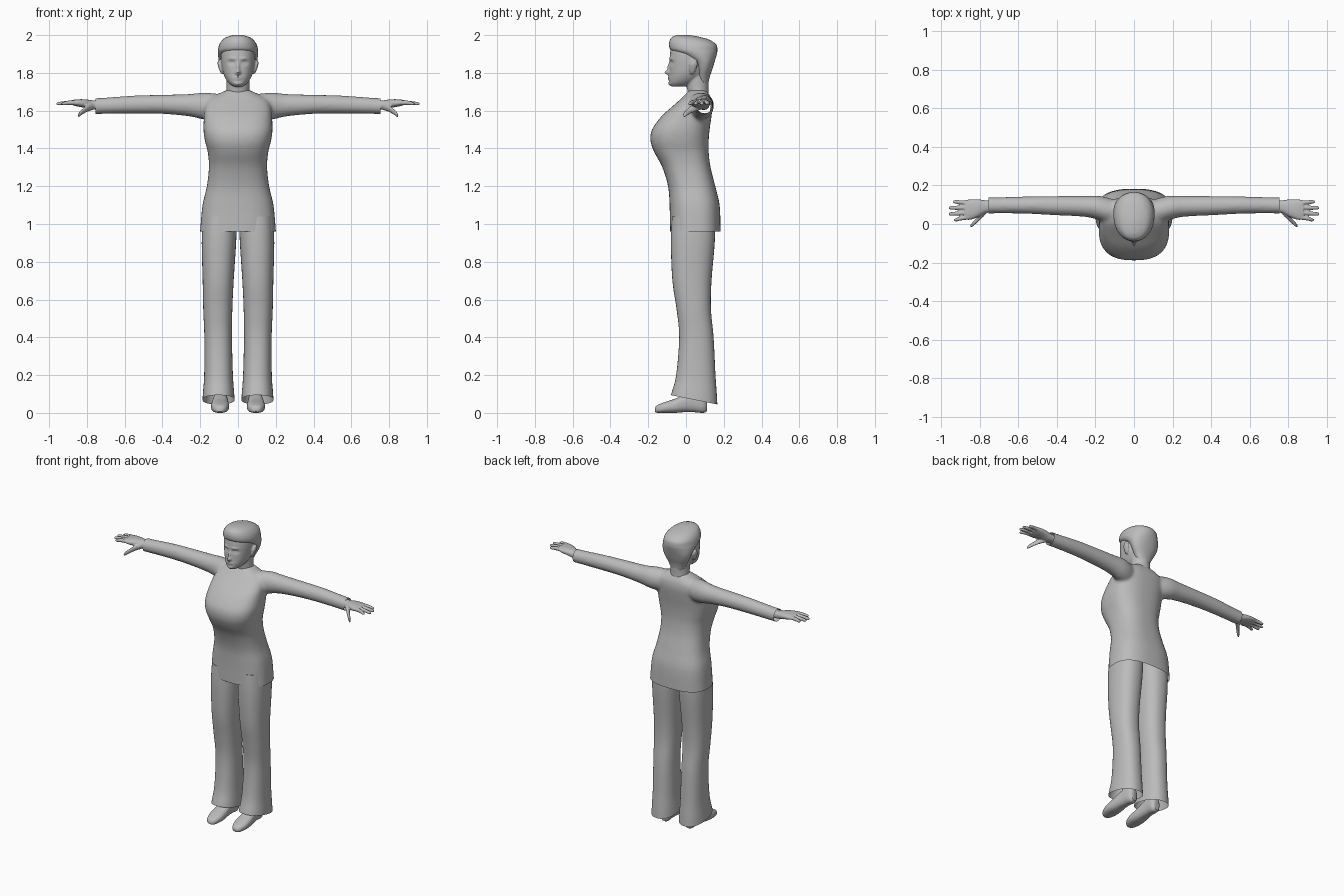
import bpy, bmesh, math

grey = bpy.data.materials.new("plain grey")
grey.diffuse_color = (0.5, 0.5, 0.5, 1)


def spline(a, b, c, d, t):
    return 0.5 * (2*b + (c-a)*t + (2*a-5*b+4*c-d)*t*t + (3*b-a-3*c+d)*t**3)


def loft(bm, rings, axis="z", side=1, p=2.0, n=36, sub=4):
    """Closed skin over rings of (station, centre u, half width u, low v, high v)."""
    k = len(rings)
    smooth = []
    for i in range(k - 1):
        q = [rings[max(0, min(k - 1, i + j))] for j in (-1, 0, 1, 2)]
        for s in range(sub):
            smooth.append([spline(*c, s / sub) for c in zip(*q)])
    smooth.append(list(rings[-1]))
    loops = []
    for t, u, ru, lo, hi in smooth:
        loop = []
        for j in range(n):
            a = 2 * math.pi * j / n
            c, s = math.cos(a), math.sin(a)
            uu = u + ru * math.copysign(abs(c) ** (2 / p), c)
            vv = (lo + hi) / 2 + (hi - lo) / 2 * math.copysign(abs(s) ** (2 / p), s)
            x, y, z = {"z": (uu, vv, t), "x": (t, uu, vv), "y": (uu, t, vv)}[axis]
            loop.append(bm.verts.new((x * side, y, z)))
        loops.append(loop)
    for A, B in zip(loops, loops[1:]):
        for j in range(n):
            bm.faces.new((A[j], A[(j+1) % n], B[(j+1) % n], B[j]))
    bm.faces.new(loops[0])
    bm.faces.new(loops[-1])


def finish(bm, name, voxel=0, iterations=0, cuts=(), bumps=()):
    """Turn the parts into one object: blend, sculpt bumps, trim, shade."""
    bmesh.ops.recalc_face_normals(bm, faces=bm.faces)
    me = bpy.data.meshes.new(name)
    bm.to_mesh(me)
    ob = bpy.data.objects.new(name, me)
    bpy.context.collection.objects.link(ob)
    if voxel:
        m = ob.modifiers.new("blend", "REMESH")
        m.mode, m.voxel_size = "VOXEL", voxel
        m = ob.modifiers.new("relax", "SMOOTH")
        m.factor, m.iterations = 0.5, iterations
        dg = bpy.context.evaluated_depsgraph_get()
        me = bpy.data.meshes.new_from_object(ob.evaluated_get(dg))
        ob.modifiers.clear()
        ob.data = me
        bm.clear()
        bm.from_mesh(me)
    for v in bm.verts:
        if bumps and v.co.y < -0.03:
            v.co.y += sum(d * math.exp(-((abs(v.co.x) - x) / sx) ** 2 - ((v.co.z - z) / sz) ** 2)
                          for x, z, sx, sz, d in bumps)
    for co, no in cuts:
        bmesh.ops.bisect_plane(bm, geom=bm.verts[:] + bm.edges[:] + bm.faces[:],
                               plane_co=co, plane_no=no, clear_inner=True)
    bm.to_mesh(me)
    bm.free()
    me.materials.clear()
    me.materials.append(grey)
    bpy.ops.object.select_all(action="DESELECT")
    ob.select_set(True)
    bpy.context.view_layer.objects.active = ob
    bpy.ops.object.shade_smooth_by_angle(angle=math.radians(50))
    return ob


# tunic: torso and sleeves blended, then cut open at hem and cuffs
bm = bmesh.new()
loft(bm, [(.92, 0, .203, -.085, .183), (.97, 0, .20, -.085, .183), (1.1, 0, .188, -.087, .178),
          (1.2, 0, .165, -.095, .155), (1.3, 0, .154, -.125, .13), (1.38, 0, .16, -.168, .12),
          (1.44, 0, .175, -.188, .12), (1.5, 0, .183, -.18, .125), (1.57, 0, .18, -.13, .135),
          (1.62, 0, .175, -.075, .14), (1.66, 0, .155, -.03, .135), (1.69, 0, .10, .0, .12),
          (1.71, 0, .06, .02, .105)], p=2.6, n=48)
for s in (1, -1):
    loft(bm, [(.06, .06, .05, 1.58, 1.68), (.13, .07, .065, 1.55, 1.692), (.19, .085, .062, 1.555, 1.695),
              (.26, .092, .054, 1.57, 1.688), (.4, .095, .05, 1.583, 1.684), (.55, .098, .045, 1.585, 1.68),
              (.7, .097, .042, 1.583, 1.669), (.79, .095, .042, 1.58, 1.665)], "x", s)
finish(bm, "tunic", .01, 5, [((0, 0, .96), (0, 0, 1)), ((.755, 0, 0), (-1, 0, 0)),
                             ((-.755, 0, 0), (1, 0, 0))])

# trousers: flared legs with slanted open cuffs
for s, name in ((1, "left_trouser_leg"), (-1, "right_trouser_leg")):
    bm = bmesh.new()
    loft(bm, [(.0, .103, .088, -.10, .168), (.1, .103, .083, -.078, .163), (.2, .103, .076, -.052, .156),
              (.4, .105, .073, -.036, .146), (.55, .107, .077, -.05, .132), (.7, .105, .082, -.072, .135),
              (.9, .101, .091, -.08, .152), (1.04, .096, .091, -.075, .155)], "z", s, 2.3)
    finish(bm, name, cuts=[((0, .04, .07), (0, .2, 1))])

# shoes with ankles inside the cuffs
for s, name in ((1, "left_shoe"), (-1, "right_shoe")):
    bm = bmesh.new()
    loft(bm, [(-.165, .095, .014, .006, .026), (-.15, .095, .032, 0, .042), (-.11, .095, .046, 0, .058),
              (-.06, .095, .047, 0, .074), (-.01, .094, .042, .004, .096), (.04, .092, .037, .004, .115),
              (.09, .09, .034, 0, .11), (.11, .09, .02, .008, .09)], "y", s, 2.5)
    loft(bm, [(.06, .092, .03, .01, .09), (.14, .092, .034, .01, .1), (.25, .095, .04, .01, .11)], "z", s)
    finish(bm, name)

# hands: palm, four fingers and a thumb
for s, name in ((1, "left_hand"), (-1, "right_hand")):
    bm = bmesh.new()
    loft(bm, [(.72, .093, .03, 1.604, 1.652), (.77, .09, .033, 1.606, 1.655), (.81, .082, .046, 1.615, 1.66),
              (.85, .075, .053, 1.622, 1.66), (.88, .073, .05, 1.63, 1.656)], "x", s, 2.4)
    for y0, y1, tip in ((.036, .022, .935), (.06, .052, .962), (.085, .084, .962), (.11, .115, .94)):
        loft(bm, [(.85, y0, .012, 1.63, 1.656), (.9, (y0+y1)/2, .011, 1.63, 1.653),
                  (tip-.012, y1, .0095, 1.628, 1.646), (tip, y1, .004, 1.633, 1.641)], "x", s, n=16)
    loft(bm, [(.765, .075, .02, 1.605, 1.645), (.795, .045, .02, 1.595, 1.635), (.82, .016, .014, 1.582, 1.612),
              (.84, -.004, .011, 1.568, 1.594), (.848, -.01, .006, 1.566, 1.578)], "x", s, n=16)
    finish(bm, name, .004, 2)

# head: skull, neck and ears blended, with sculpted features
bm = bmesh.new()
loft(bm, [(1.728, 0, .026, -.078, .0), (1.745, 0, .048, -.088, .04), (1.77, 0, .066, -.09, .08),
          (1.8, 0, .079, -.088, .11), (1.84, 0, .087, -.087, .13), (1.88, 0, .091, -.086, .14),
          (1.92, 0, .088, -.082, .14), (1.95, 0, .07, -.07, .12), (1.97, 0, .04, -.04, .07)], p=2.2)
loft(bm, [(1.64, 0, .085, .01, .12), (1.69, 0, .064, .01, .12), (1.73, 0, .06, .004, .12),
          (1.8, 0, .062, .0, .122)])
for s in (1, -1):
    loft(bm, [(1.795, .084, .006, .022, .04), (1.815, .09, .009, .018, .052), (1.845, .098, .01, .018, .062),
              (1.868, .098, .008, .03, .058)], "z", s, n=16)
finish(bm, "head", .005, 3, bumps=[
    (0, 1.802, .012, .013, -.024), (0, 1.83, .009, .022, -.012),      # nose
    (.034, 1.853, .017, .011, .011), (.034, 1.851, .011, .006, -.006),  # eyes
    (.03, 1.876, .022, .008, -.005),                                  # brow
    (0, 1.776, .02, .005, -.007), (0, 1.766, .016, .004, -.006),      # lips
    (0, 1.742, .022, .01, -.007)])                                    # chin

# swept back hair
bm = bmesh.new()
loft(bm, [(1.74, 0, .045, .065, .118), (1.78, 0, .066, .055, .126), (1.82, 0, .087, .05, .14),
          (1.86, 0, .1, .03, .152), (1.895, 0, .106, -.03, .162), (1.92, 0, .106, -.08, .166),
          (1.95, 0, .099, -.09, .16), (1.975, 0, .082, -.085, .125), (1.99, 0, .06, -.073, .075),
          (2.0, 0, .025, -.05, .02)], p=2.15)
finish(bm, "hair")
